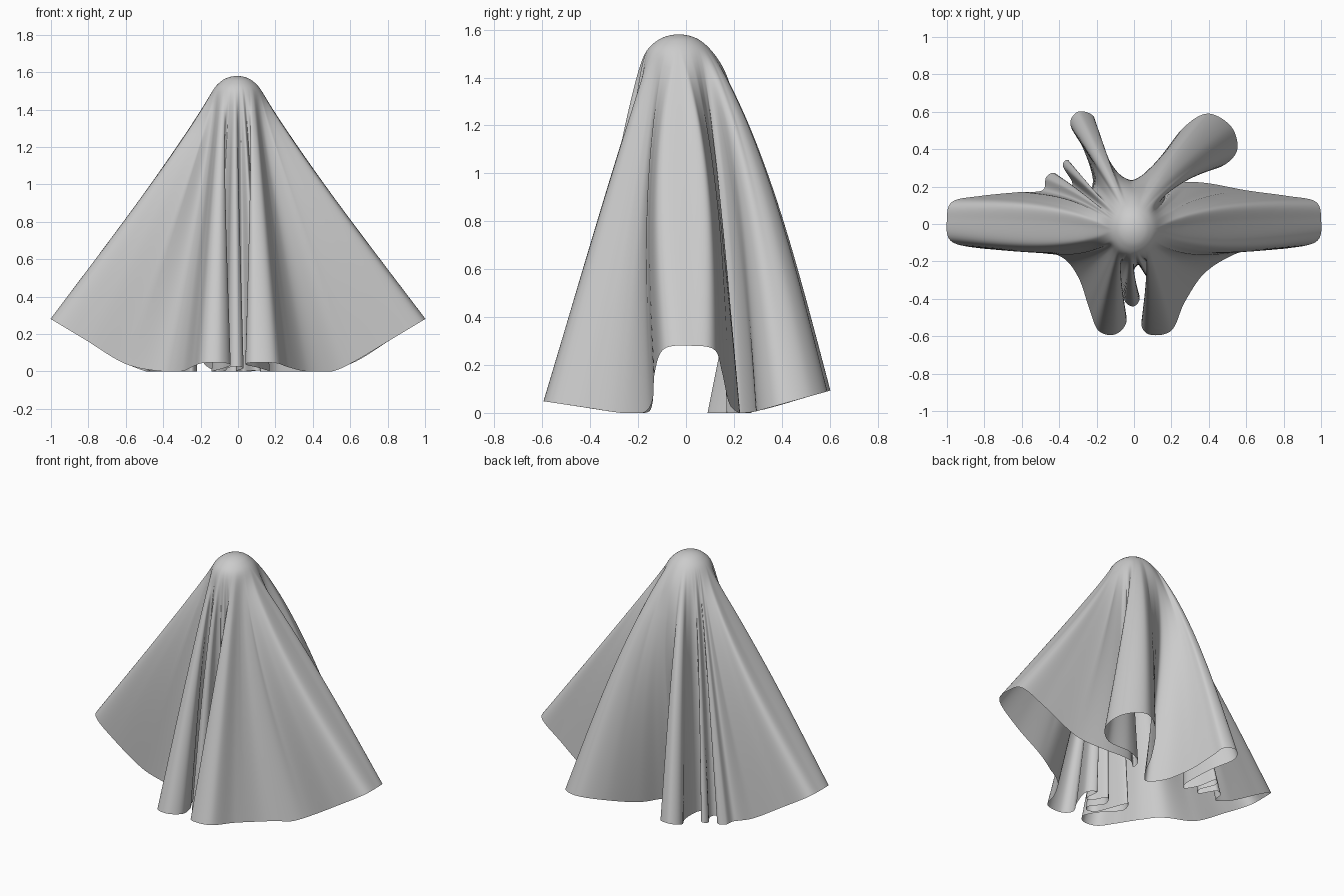
import bpy, bmesh, math
from mathutils import Vector

if "Cube" in bpy.data.objects:
    bpy.data.objects.remove(bpy.data.objects["Cube"])

# Hem outline seen from above: back half (+x tip to -x tip), then front half
BACK = [(1, .03), (.97, .12), (.82, .15), (.6, .18), (.38, .22), (.22, .22), (.15, .17), (.17, .24),
        (.28, .29), (.45, .30), (.55, .39), (.52, .52), (.39, .59), (.25, .50), (.13, .32), (.06, .18),
        (-.02, .09), (-.10, .18), (-.16, .35), (-.20, .50), (-.22, .58), (-.30, .60), (-.34, .53),
        (-.27, .40), (-.22, .24), (-.25, .17), (-.30, .24), (-.35, .34), (-.38, .31), (-.33, .22),
        (-.36, .18), (-.42, .27), (-.47, .25), (-.49, .18), (-.62, .17), (-.82, .15), (-.97, .12)]
FRONT = [(-1, .03), (-.98, -.09), (-.82, -.13), (-.6, -.14), (-.4, -.17), (-.30, -.28), (-.24, -.45),
         (-.19, -.57), (-.10, -.59), (-.04, -.52), (-.07, -.40), (-.14, -.27), (-.11, -.19),
         (-.07, -.29), (-.05, -.41), (0, -.44), (.03, -.39), (-.01, -.28), (.03, -.21), (.08, -.30),
         (.12, -.30), (.12, -.20), (.17, -.25), (.11, -.40), (.04, -.52), (.08, -.59), (.20, -.57),
         (.27, -.42), (.37, -.27), (.5, -.18), (.62, -.14), (.82, -.13), (.98, -.09)]
STEPS, ROWS, CAP = 9, 60, 12
HEAD = Vector((-.005, -.03, 1.415))
RX, RY, RZ = .155, .17, .165
EDGE = math.radians(58)


def hem_height(x, y):
    rise = .28 * (y - .27) if y > 0 else .15 * (-y - .27)
    return max(0, .6 * abs(x) - .32, rise)


def spline(a, b, c, d, t):
    return .5 * (2 * b + (c - a) * t + (2 * a - 5 * b + 4 * c - d) * t * t
                 + (3 * b - a - 3 * c + d) * t ** 3)


# Smooth hem curve
ctrl = [Vector((x, y, hem_height(x, y))) for x, y in BACK + FRONT]
n = len(ctrl)
hem = [spline(ctrl[i - 1], ctrl[i], ctrl[(i + 1) % n], ctrl[(i + 2) % n], s / STEPS)
       for i in range(n) for s in range(STEPS)]
for p in hem:
    p.z = max(0, p.z)


# Cloth angle at the head follows the arc length of each half of the hem
def half_angles(points, start):
    run = [0]
    for a, b in zip(points, points[1:]):
        run.append(run[-1] + (b - a).length)
    return [start + math.pi * r / run[-1] for r in run[:-1]]


split = len(BACK) * STEPS
angles = half_angles(hem[:split + 1], 0) + half_angles(hem[split:] + hem[:1], math.pi)


def head_point(a, polar):
    return HEAD + Vector((RX * math.sin(polar) * math.cos(a),
                          RY * math.sin(polar) * math.sin(a), RZ * math.cos(polar)))


# One strand of cloth from the crown to the hem
def strand(a, end):
    pts = [head_point(a, EDGE * k / CAP) for k in range(1, CAP + 1)]
    start = pts[-1]
    out = Vector((math.cos(a), math.sin(a), 0))
    back = .075 + .15 * max(0, .45 - end.y)
    bulge = back * max(0, out.y) + .03 * max(0, -out.y) ** 2 - .025 * out.x ** 2
    # the arm sides hang as upright sheets, so they spread early
    arm = min(1, max(0, (abs(end.x) - .3) / .3))
    spread = .06 * arm * math.tanh((end.y - .01) / .08) * (1 - max(0, out.y))
    for k in range(1, ROWS + 1):
        t = k / ROWS
        p = start.lerp(end, t) + out * bulge * math.sin(math.pi * t ** .68)
        p.y += spread * math.sin(math.pi * t ** .8)
        pts.append(p)
    return pts


bm = bmesh.new()
crown = bm.verts.new(HEAD + Vector((0, 0, RZ)))
cols = [[bm.verts.new(p) for p in strand(a, h)] for a, h in zip(angles, hem)]
for i, c in enumerate(cols):
    d = cols[(i + 1) % len(cols)]
    bm.faces.new((crown, c[0], d[0]))
    for k in range(len(c) - 1):
        bm.faces.new((c[k], c[k + 1], d[k + 1], d[k]))

# Soften the crease where the cloth leaves the head
soft = [v for c in cols for v in c[CAP - 6:CAP + 10]]
for _ in range(10):
    bmesh.ops.smooth_vert(bm, verts=soft, factor=.5, use_axis_x=True, use_axis_y=True, use_axis_z=True)
bmesh.ops.recalc_face_normals(bm, faces=bm.faces)
for f in bm.faces:
    f.smooth = True
mesh = bpy.data.meshes.new("draped_sheet")
bm.to_mesh(mesh)
bm.free()
sheet = bpy.data.objects.new("draped_sheet", mesh)
bpy.context.collection.objects.link(sheet)
